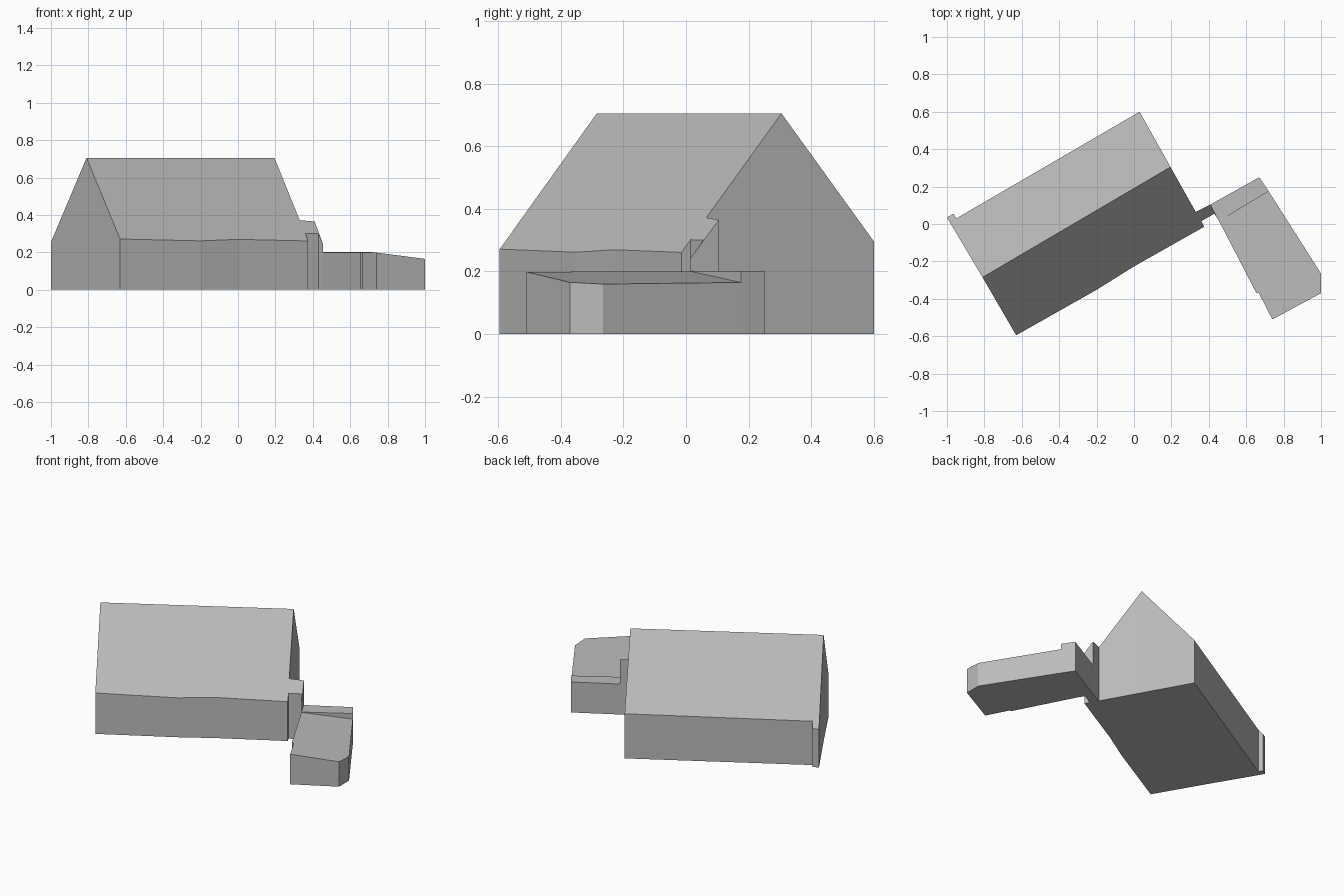
import bpy
import bmesh
from mathutils import Vector

cube = bpy.data.objects.get("Cube")
if cube:
    bpy.data.objects.remove(cube, do_unlink=True)

grey = bpy.data.materials.new("plain_grey")
grey.use_nodes = True
grey.diffuse_color = (0.5, 0.5, 0.5, 1)
grey.node_tree.nodes["Principled BSDF"].inputs["Base Color"].default_value = (0.5, 0.5, 0.5, 1)


def side_distance(p, a, b):
    """Signed distance of p to the right of the plan line a-b."""
    along = (Vector(b) - Vector(a)).normalized()
    rel = Vector(p) - Vector(a)
    return rel.x * along.y - rel.y * along.x


def block(name, plan, height, ridge=None):
    """Raise a plan outline to height(x, y), folding the top along a ridge."""
    bm = bmesh.new()
    base = [bm.verts.new((x, y, 0)) for x, y in plan]
    top = [bm.verts.new((x, y, height((x, y)))) for x, y in plan]
    bm.faces.new(base[::-1])
    cap = bm.faces.new(top)
    for i in range(len(plan)):
        j = (i + 1) % len(plan)
        bm.faces.new((base[i], base[j], top[j], top[i]))
    if ridge:
        bmesh.utils.face_split(cap, *[top[plan.index(p)] for p in ridge])
    bmesh.ops.recalc_face_normals(bm, faces=bm.faces)
    mesh = bpy.data.meshes.new(name)
    bm.to_mesh(mesh)
    bm.free()
    mesh.materials.append(grey)
    obj = bpy.data.objects.new(name, mesh)
    bpy.context.collection.objects.link(obj)
    return obj


# Main house: gabled roof, small link at the east corner, notch at the west
ridge_west, ridge_east = (-0.81, -0.285), (0.195, 0.305)
link_back, link_front = (0.41, 0.105), (0.455, 0.015)
house_plan = [
    (-0.63, -0.595), (-0.2, -0.352), (0, -0.227), (0.375, -0.015),
    (0.36, 0.015), (0.43, 0.055), link_front, link_back, (0.33, 0.065),
    ridge_east, (0.03, 0.6), (-0.95, 0.03), (-0.965, 0.055),
    (-1, 0.035), ridge_west,
]
block("gabled_house", house_plan,
      lambda p: 0.705 - 1.21 * abs(side_distance(p, ridge_west, ridge_east)),
      (ridge_west, ridge_east))

# Annex: shallow lean-to roof rising to the east
annex_west = (0.655, -0.37)
step_east = (0.72, 0.175)
block("annex",
      [link_front, annex_west, (0.665, -0.365), (0.74, -0.51),
       (1, -0.37), (1, -0.265), step_east],
      lambda p: 0.2 - 0.114 * side_distance(p, annex_west, link_back))

# Lower flat strip behind the annex
block("annex_back_strip",
      [link_front, step_east, (0.67, 0.25), link_back],
      lambda p: 0.202)
